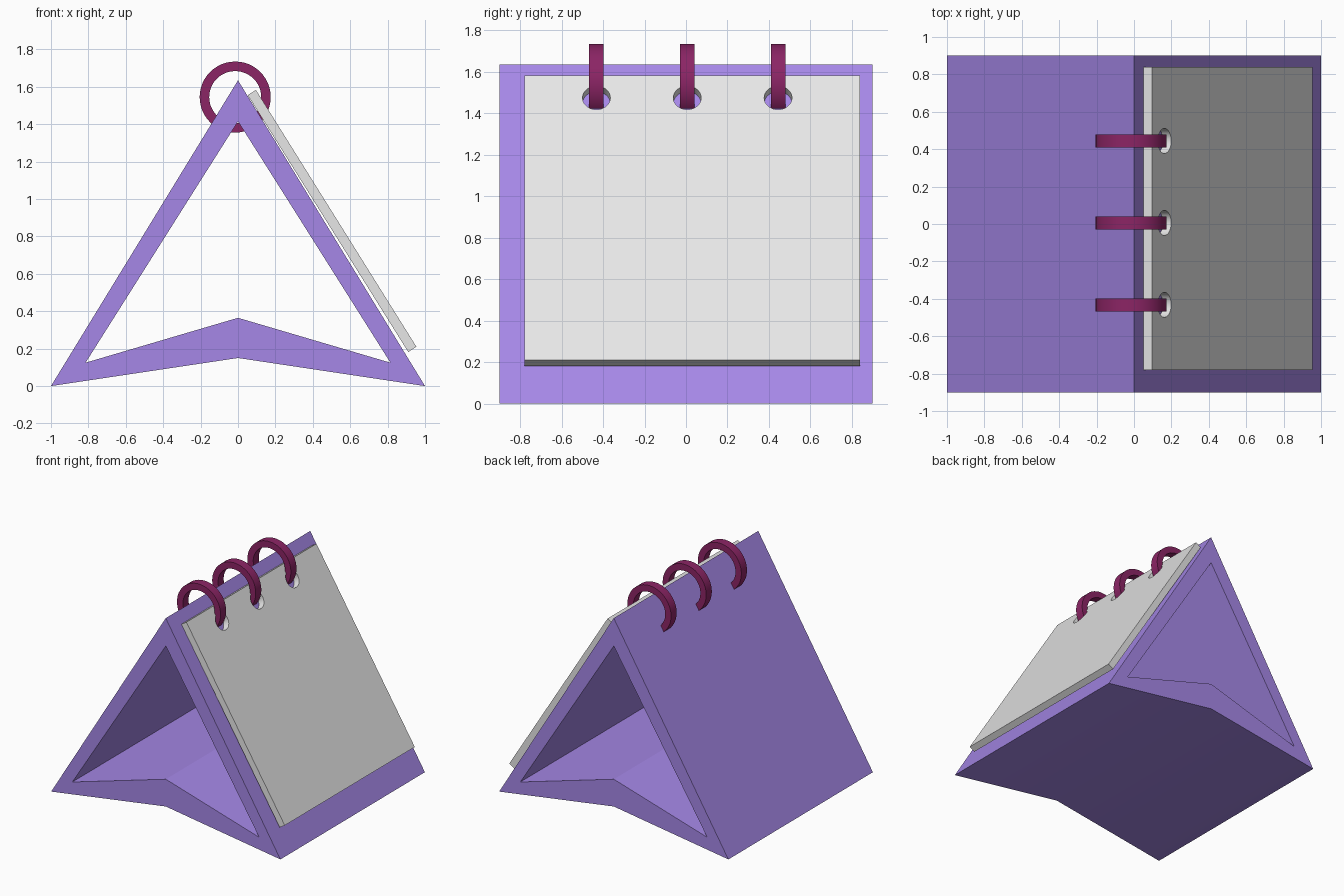
import bpy, bmesh, math
from mathutils import Matrix, Vector

if "Cube" in bpy.data.objects:
    bpy.data.objects.remove(bpy.data.objects["Cube"])


def material(name, rgb):
    m = bpy.data.materials.new(name)
    m.diffuse_color = (*rgb, 1)
    m.use_nodes = True
    m.node_tree.nodes["Principled BSDF"].inputs["Base Color"].default_value = m.diffuse_color
    return m


PURPLE = material("purple", (0.38, 0.245, 0.80))
PAPER = material("paper white", (0.80, 0.80, 0.80))
MAROON = material("maroon", (0.26, 0.018, 0.13))


def circle(cx, cy, r, n):
    return [(cx + r * math.cos(2 * math.pi * i / n),
             cy + r * math.sin(2 * math.pi * i / n)) for i in range(n)]


def frame(u, v, origin):
    """Matrix that puts a flat profile on the plane spanned by u and v."""
    u, v = Vector(u).normalized(), Vector(v).normalized()
    m = Matrix((u, v, u.cross(v))).transposed().to_4x4()
    m.translation = origin
    return m


def extruded(name, loops, depth, matrix, mat):
    """Fill closed outlines (inner ones become holes) and extrude about the plane."""
    cu = bpy.data.curves.new(name, 'CURVE')
    cu.dimensions, cu.fill_mode, cu.extrude = '2D', 'BOTH', depth / 2
    for pts in loops:
        s = cu.splines.new('POLY')
        s.points.add(len(pts) - 1)
        for p, (x, y) in zip(s.points, pts):
            p.co = (x, y, 0, 1)
        s.use_cyclic_u = True
    tmp = bpy.data.objects.new(name + "_outline", cu)
    bpy.context.collection.objects.link(tmp)
    bpy.context.view_layer.update()
    dg = bpy.context.evaluated_depsgraph_get()
    me = bpy.data.meshes.new_from_object(tmp.evaluated_get(dg))
    bpy.data.objects.remove(tmp)
    bpy.data.curves.remove(cu)

    bm = bmesh.new()
    bm.from_mesh(me)
    bmesh.ops.remove_doubles(bm, verts=bm.verts, dist=1e-5)
    bmesh.ops.transform(bm, matrix=matrix, verts=bm.verts)
    bmesh.ops.recalc_face_normals(bm, faces=bm.faces)
    bm.to_mesh(me)
    bm.free()
    me.name = name
    me.materials.clear()
    me.materials.append(mat)
    ob = bpy.data.objects.new(name, me)
    bpy.context.collection.objects.link(ob)
    bpy.ops.object.select_all(action='DESELECT')
    ob.select_set(True)
    bpy.context.view_layer.objects.active = ob
    bpy.ops.object.shade_smooth_by_angle(angle=math.radians(28))
    return ob


RING_Y = (-0.432, 0.006, 0.444)

# Folded triangular stand, open at both ends
outer = [(-1, 0), (0, 0.15), (1, 0), (0, 1.635)]
inner = [(-0.815, 0.125), (0, 0.365), (0.815, 0.125), (0, 1.415)]
extruded("stand", [outer, inner], 1.8, frame((1, 0, 0), (0, 0, 1), (0, 0, 0)), PURPLE)

# Page block on the right slope, with punched holes
top, bottom = Vector((0.096, 0, 1.583)), Vector((0.954, 0, 0.21))
up = top - bottom
half, thick, page_y = up.length / 2, 0.052, 0.03
normal = Vector((0, 1, 0)).cross(up.normalized())
centre = (top + bottom) / 2 - normal * thick / 2 + Vector((0, page_y, 0))
sheet = [(-0.81, -half), (0.81, -half), (0.81, half), (-0.81, half)]
holes = [circle(y - page_y, half - 0.127, 0.067, 32) for y in RING_Y]
extruded("page_block", [sheet] + holes, thick, frame((0, 1, 0), up, centre), PAPER)

# Binding rings
for i, y in enumerate(RING_Y):
    extruded(f"binding_ring_{i + 1}", [circle(0, 0, 0.19, 48), circle(0, 0, 0.139, 48)],
             0.07, frame((1, 0, 0), (0, 0, 1), (-0.015, y, 1.545)), MAROON)
